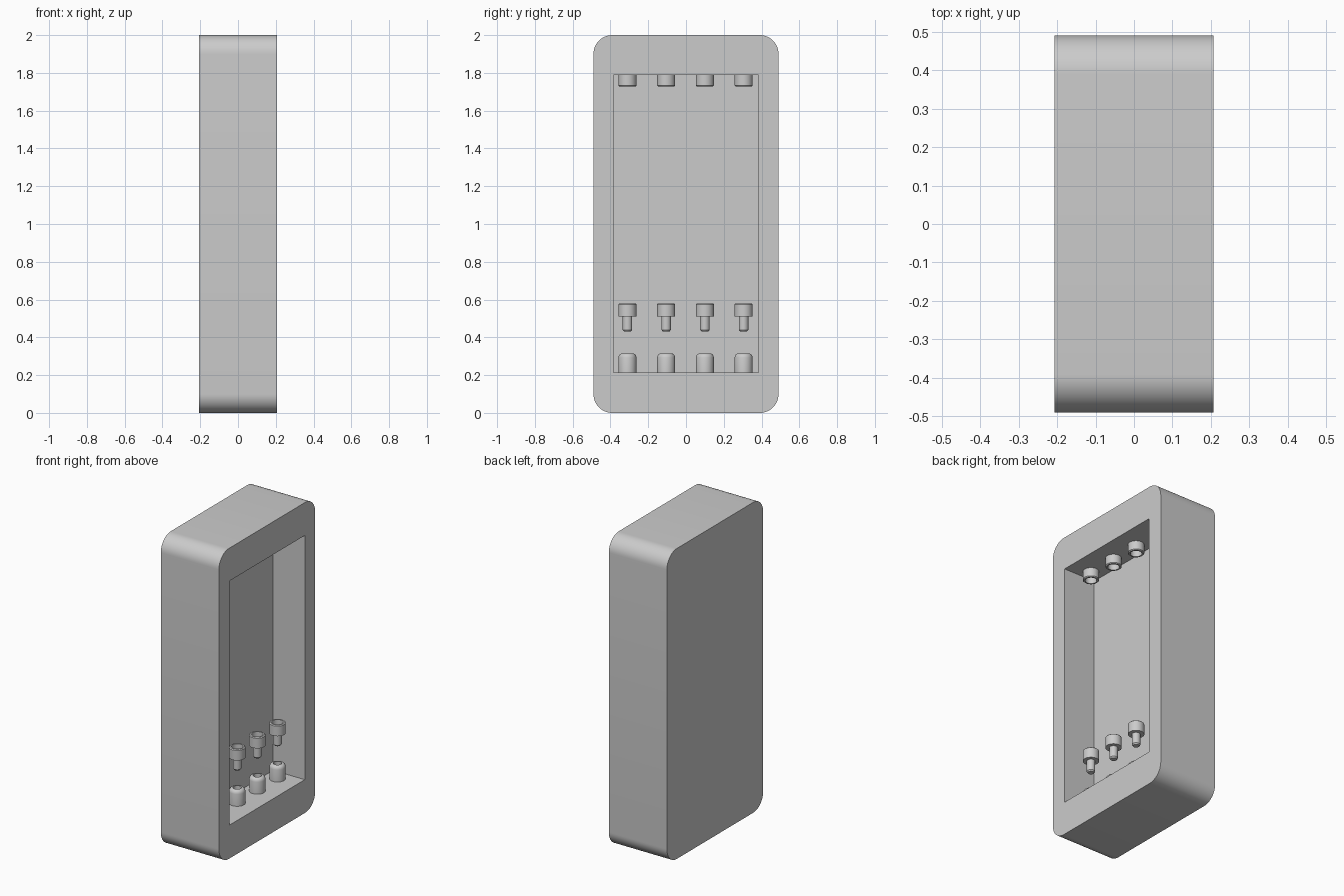
import bpy, bmesh
from math import radians, pi
from mathutils import Vector, Matrix

old = bpy.data.objects.get("Cube")
if old:
    bpy.data.objects.remove(old)

grey = bpy.data.materials.new("light grey")
grey.use_nodes = True
color = (0.6, 0.6, 0.6, 1)
grey.diffuse_color = color
grey.node_tree.nodes["Principled BSDF"].inputs["Base Color"].default_value = color


def add_object(name, bm):
    bmesh.ops.recalc_face_normals(bm, faces=bm.faces)
    mesh = bpy.data.meshes.new(name)
    bm.to_mesh(mesh)
    bm.free()
    mesh.materials.append(grey)
    obj = bpy.data.objects.new(name, mesh)
    bpy.context.collection.objects.link(obj)
    return obj


def smooth(obj):
    bpy.ops.object.select_all(action='DESELECT')
    obj.select_set(True)
    bpy.context.view_layer.objects.active = obj
    bpy.ops.object.shade_smooth_by_angle(angle=radians(30))


def box(name, low, high, corner=0):
    """Box whose four edges along x can be rounded."""
    low, high = Vector(low), Vector(high)
    bm = bmesh.new()
    bmesh.ops.create_cube(bm, size=1, matrix=Matrix.Translation((low + high) / 2)
                          @ Matrix.Diagonal((high - low).to_4d()))
    if corner:
        along_x = [e for e in bm.edges
                   if abs(e.verts[0].co.x - e.verts[1].co.x) > 0.01]
        bmesh.ops.bevel(bm, geom=along_x, offset=corner, segments=12,
                        profile=0.5, affect='EDGES')
    return add_object(name, bm)


def lathe(name, profile, x, y):
    """Turn a (radius, height) profile around a vertical axis."""
    bm = bmesh.new()
    verts = [bm.verts.new((r, 0, z)) for r, z in profile]
    edges = [bm.edges.new(pair) for pair in zip(verts, verts[1:])]
    bmesh.ops.spin(bm, geom=verts + edges, cent=(0, 0, 0), axis=(0, 0, 1),
                   angle=2 * pi, steps=32, use_merge=True)
    bmesh.ops.remove_doubles(bm, verts=bm.verts, dist=1e-5)
    obj = add_object(name, bm)
    obj.location = (x, y, 0)
    smooth(obj)


# Rounded case with a rectangular recess on its left side
case = box("case", (-0.207, -0.49, 0), (0.207, 0.49, 2), corner=0.1)
cutter = box("recess_cutter", (-0.018, -0.384, 0.215), (0.4, 0.384, 1.788))
cutter.hide_render = True
cut = case.modifiers.new("recess", 'BOOLEAN')
cut.operation = 'DIFFERENCE'
cut.solver = 'EXACT'
cut.object = cutter
bpy.context.view_layer.objects.active = case
bpy.ops.object.modifier_apply(modifier=cut.name)
bpy.data.objects.remove(cutter)
smooth(case)

# Half-profiles of the connectors, from axis to axis
R, BORE, STEM = 0.048, 0.034, 0.025
socket = [(0, 0.21), (R, 0.21), (R, 0.293), (0.045, 0.304), (0.038, 0.312),
          (0.03, 0.315), (STEM, 0.315), (STEM, 0.25), (0, 0.25)]
plug = [(0, 0.432), (0.019, 0.432), (STEM, 0.44), (STEM, 0.51), (R, 0.51),
        (R, 0.575), (0.043, 0.58), (BORE, 0.58), (BORE, 0.54), (0, 0.54)]
top_cup = [(0, 1.79), (R, 1.79), (R, 1.733), (0.043, 1.728),
           (BORE, 1.728), (BORE, 1.768), (0, 1.768)]

# Four columns of lower socket, loose plug and upper cup
for i in range(4):
    y = -0.31 + 0.205 * i
    lathe(f"lower_socket_{i + 1}", socket, 0.068, y)
    lathe(f"plug_{i + 1}", plug, 0.068, y)
    lathe(f"upper_cup_{i + 1}", top_cup, 0.068, y)
